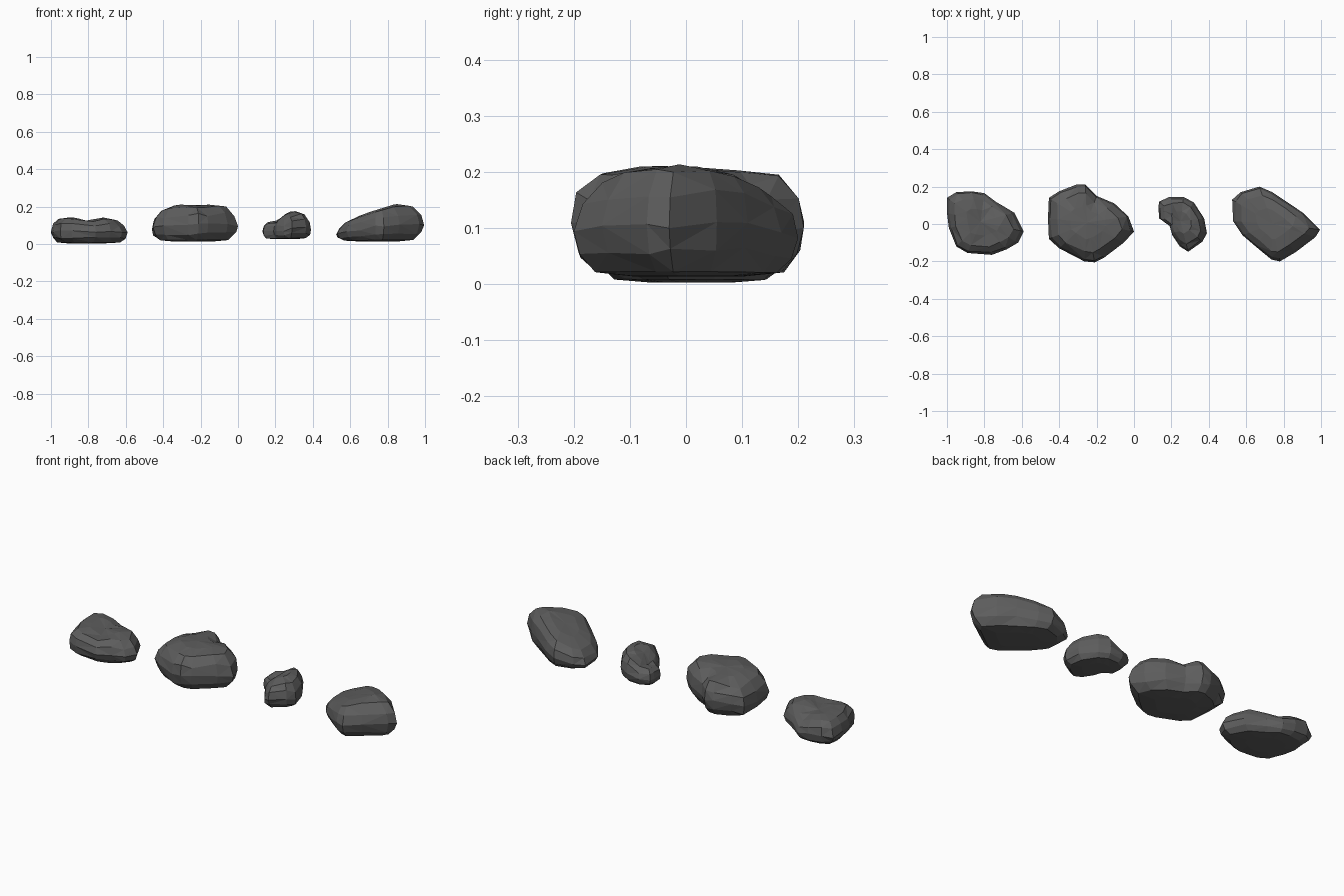
import bpy, bmesh, math, random
from mathutils import Vector

if "Cube" in bpy.data.objects:
    bpy.data.objects.remove(bpy.data.objects["Cube"])

random.seed(7)
dark = bpy.data.materials.new("dark_stone")
dark.diffuse_color = (0.11, 0.11, 0.11, 1)
dark.use_nodes = True
dark.node_tree.nodes["Principled BSDF"].inputs["Base Color"].default_value = dark.diffuse_color

# (plan scale, height fraction) of each ring from underside to crown
RINGS = [(0.45, 0.0), (0.80, 0.04), (0.95, 0.22), (1.0, 0.46),
         (0.94, 0.73), (0.76, 0.94), (0.42, 1.0)]


def lerp(profile, x):
    if x <= profile[0][0]:
        return profile[0][1]
    for (x0, z0), (x1, z1) in zip(profile, profile[1:]):
        if x <= x1:
            return z0 + (z1 - z0) * (x - x0) / (x1 - x0)
    return profile[-1][1]


def rock(name, outline, crown, base, dents):
    """Stack scaled plan rings under a crown profile, then dent and facet."""
    bm = bmesh.new()
    n = len(outline)
    cx = sum(p[0] for p in outline) / n
    cy = sum(p[1] for p in outline) / n

    def point(x, y, t):
        top = lerp(crown, x)
        for dx, dy, rx, ry, depth in dents:
            top -= depth * math.exp(-((x - dx) / rx) ** 2 - ((y - dy) / ry) ** 2)
        return bm.verts.new((x, y, base + (top - base) * t))

    loops = []
    for s, t in RINGS:
        ring = []
        for x, y in outline:
            k = s if s == 1 else s + random.uniform(-0.025, 0.025)
            h = t + (random.uniform(-0.05, 0.05) if 0.1 < t < 0.9 else 0)
            ring.append(point(cx + (x - cx) * k, cy + (y - cy) * k, h))
        loops.append(ring)
    for a, b in zip(loops, loops[1:]):
        for i in range(n):
            j = (i + 1) % n
            bm.faces.new((a[i], a[j], b[j], b[i]))
    for ring, t in ((loops[0], 0), (loops[-1], 1)):
        c = point(cx, cy, t)
        for i in range(n):
            bm.faces.new((ring[i], ring[(i + 1) % n], c))
    bmesh.ops.triangulate(bm, faces=bm.faces[:], quad_method='SHORT_EDGE')
    bmesh.ops.recalc_face_normals(bm, faces=bm.faces[:])
    me = bpy.data.meshes.new(name)
    bm.to_mesh(me)
    bm.free()
    me.materials.append(dark)
    bpy.context.collection.objects.link(bpy.data.objects.new(name, me))


# Flat rock with a cleft across its top
rock("cleft_rock",
     [(-1.0, .14), (-.95, .17), (-.87, .175), (-.80, .165), (-.74, .12), (-.64, .06),
      (-.59, -.04), (-.62, -.10), (-.68, -.135), (-.76, -.165), (-.89, -.155),
      (-.95, -.12), (-.99, -.02), (-1.0, .06)],
     [(-1.0, .14), (-.92, .145), (-.80, .135), (-.71, .145), (-.59, .125)],
     0.003, [(-.79, .02, .05, .2, .018), (-.80, .17, .06, .06, .025)])

# Largest rock, with a shoulder behind the main mass
rock("large_rock",
     [(-.455, .14), (-.40, .175), (-.31, .21), (-.26, .21), (-.20, .15), (-.105, .11),
      (-.03, .04), (0, -.04), (-.055, -.10), (-.16, -.18), (-.21, -.205),
      (-.265, -.20), (-.40, -.13), (-.455, -.08), (-.46, .03)],
     [(-.46, .17), (-.38, .20), (-.30, .212), (-.19, .205), (-.10, .217), (0, .205)],
     0.013, [(-.36, .12, .08, .05, .02), (-.20, .12, .06, .05, .02)])

# Small wedge rock, low at the back left
rock("small_rock",
     [(.13, .09), (.135, .12), (.19, .145), (.265, .145), (.32, .115), (.375, .03),
      (.39, -.05), (.365, -.095), (.29, -.148), (.245, -.12), (.205, -.06),
      (.19, -.01), (.135, .03)],
     [(.13, .12), (.20, .13), (.27, .172), (.33, .178), (.39, .15)],
     0.026, [(.25, -.12, .06, .06, .03), (.20, .03, .04, .05, .02)])

# Sloping rock, rising towards the right
rock("sloping_rock",
     [(.525, .13), (.57, .17), (.67, .20), (.74, .17), (.83, .11), (.91, .055),
      (.995, -.03), (.97, -.07), (.865, -.15), (.78, -.20), (.735, -.19),
      (.65, -.12), (.58, -.06), (.53, .015)],
     [(.525, .10), (.57, .12), (.70, .17), (.84, .213), (.92, .217), (1.0, .19)],
     0.014, [])
